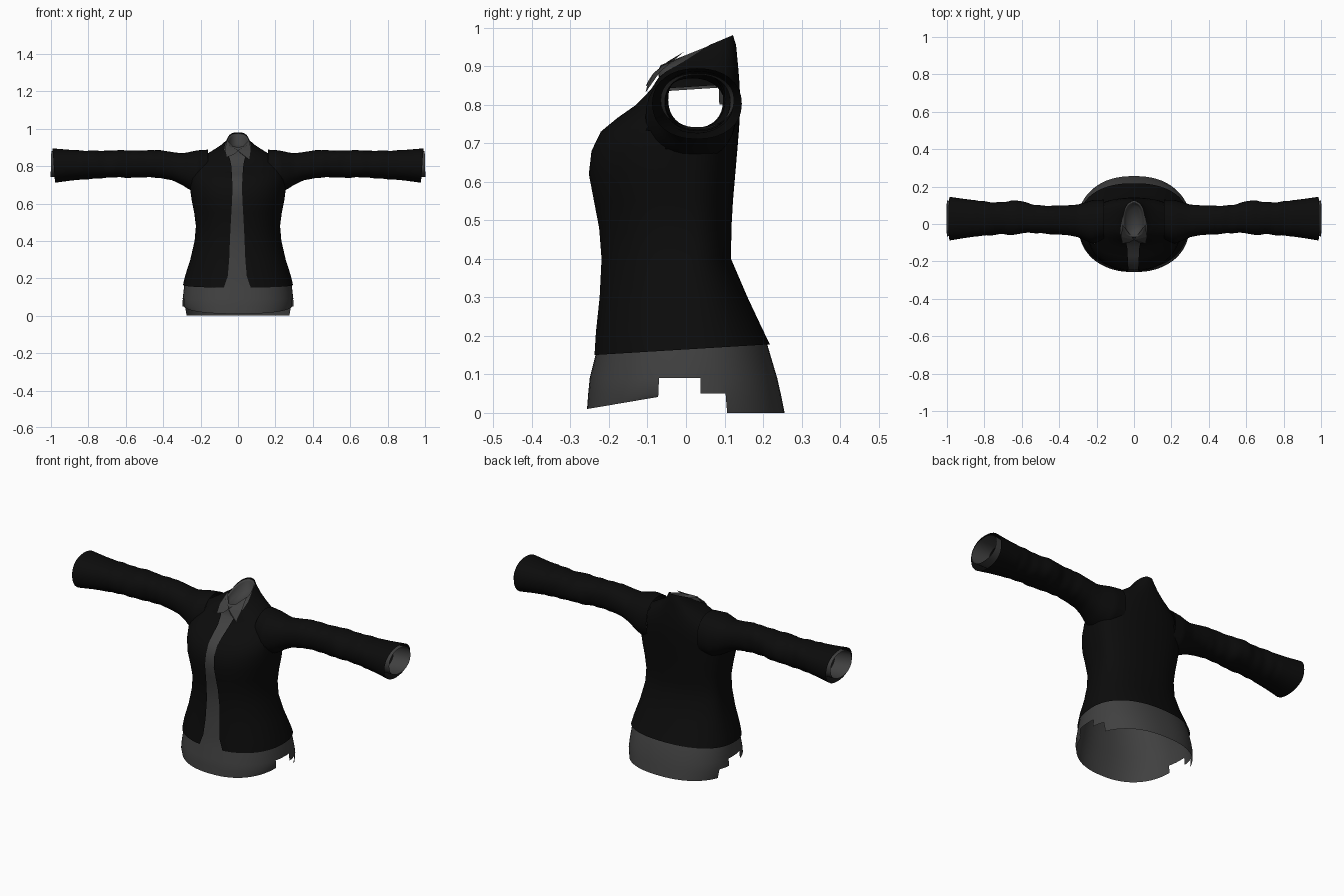
import bpy, bmesh, math

if "Cube" in bpy.data.objects:
    bpy.data.objects.remove(bpy.data.objects["Cube"])

def material(name, v):
    m = bpy.data.materials.new(name)
    m.diffuse_color = (v, v, v, 1)
    m.use_nodes = True
    m.node_tree.nodes["Principled BSDF"].inputs["Base Color"].default_value = m.diffuse_color
    return m

BLACK = material("black_cloth", 0.0035)
GREY = material("dark_grey_cloth", 0.052)

def finish(bm, name, mat, smooth=True):
    bmesh.ops.recalc_face_normals(bm, faces=bm.faces[:])
    for f in bm.faces:
        f.smooth = smooth
    me = bpy.data.meshes.new(name)
    bm.to_mesh(me)
    bm.free()
    ob = bpy.data.objects.new(name, me)
    bpy.context.collection.objects.link(ob)
    me.materials.append(mat)
    return ob

def loft(bm, rings, closed):
    rows = [[bm.verts.new(p) for p in r] for r in rings]
    for a, b in zip(rows, rows[1:]):
        n = len(a)
        for i in range(n if closed else n - 1):
            j = (i + 1) % n
            bm.faces.new((a[i], a[j], b[j], b[i]))
    return rows

# torso cross-section: half width, front y/z, back y/z, half angle of the front opening
def torso_ring(w, yf, zf, yb, zb, t0=0.0, inset=0.0, n=72):
    pts, yc, e = [], 0.01, 2 / 2.3
    for i in range(n):
        t = t0 + (2 * math.pi - 2 * t0) * i / (n - 1 if t0 else n)
        s, c = math.sin(t), math.cos(t)
        x = (w - inset) * math.copysign(abs(s) ** e, s)
        y = yc + abs(c) ** e * ((yf + inset - yc) if c > 0 else (yb - inset - yc))
        z = zf + (zb - zf) * (y - yf) / (yb - yf)
        if t0:
            x -= 0.004 * max(c, 0)
        if zf > 0.75:
            z -= inset
        pts.append((x, y, z))
    return pts

TORSO = [
    (.294, -.242, .15, .218, .178, .20),
    (.283, -.236, .21, .20, .215, .14),
    (.255, -.226, .30, .16, .30, .13),
    (.232, -.221, .40, .117, .40, .13),
    (.225, -.227, .48, .118, .48, .12),
    (.234, -.240, .55, .122, .55, .10),
    (.248, -.253, .62, .128, .62, .08),
    (.257, -.246, .68, .134, .69, .07),
    (.258, -.222, .73, .138, .74, .075),
    (.250, -.180, .765, .140, .775, .085),
    (.235, -.130, .80, .141, .81, .10),
    (.195, -.092, .84, .139, .855, .16),
    (.140, -.076, .870, .136, .893, .35),
    (.100, -.070, .883, .133, .925, .75),
    (.070, -.067, .893, .130, .955, 1.4),
    (.058, -.066, .902, .122, .981, 2.0),
]

# sleeve cross-section: x, low z, high z, front y, back y
SLEEVE = [
    (.16, .66, .888, -.085, .13), (.22, .655, .884, -.105, .128),
    (.27, .68, .873, -.085, .113), (.30, .70, .868, -.070, .104),
    (.35, .724, .875, -.060, .10), (.42, .737, .886, -.055, .10),
    (.48, .741, .885, -.050, .098), (.55, .740, .884, -.048, .105),
    (.60, .737, .884, -.050, .122), (.65, .740, .884, -.062, .125),
    (.70, .736, .880, -.052, .118), (.76, .733, .884, -.058, .117),
    (.83, .729, .884, -.064, .125), (.90, .722, .887, -.074, .133),
    (.985, .711, .895, -.088, .145),
]

def sleeve_at(x):
    for a, b in zip(SLEEVE, SLEEVE[1:]):
        if x <= b[0]:
            break
    k = min(max((x - a[0]) / (b[0] - a[0]), 0), 1)
    return [a[i] + (b[i] - a[i]) * k for i in range(1, 5)]

def tube_ring(x, zl, zh, yf, yb, side, wrinkle=0.0, skew=0.0, n=32):
    pts, e = [], 2 / 2.2
    for i in range(n):
        a = 2 * math.pi * i / n
        c, s = math.cos(a), math.sin(a)
        r = 1 + wrinkle * math.sin(52 * x + 2 * a) * math.sin(31 * x - a)
        pts.append((side * (x + skew * s),
                    (yf + yb) / 2 + (yb - yf) / 2 * r * math.copysign(abs(c) ** e, c),
                    (zl + zh) / 2 + (zh - zl) / 2 * r * math.copysign(abs(s) ** e, s)))
    return pts

def cut_armholes(bm, margin):
    dead = []
    for f in bm.faces:
        p = f.calc_center_median()
        if abs(p.x) > .17:
            zl, zh, yf, yb = sleeve_at(abs(p.x))
            u = (p.y - (yf + yb) / 2) / ((yb - yf) / 2)
            v = (p.z - (zl + zh) / 2) / ((zh - zl) / 2)
            if u * u + v * v < margin:
                dead.append(f)
    bmesh.ops.delete(bm, geom=dead, context='FACES')

# jacket body, open down the front and rising to a back collar
bm = bmesh.new()
loft(bm, [torso_ring(*r) for r in TORSO], False)
cut_armholes(bm, 0.8)
finish(bm, "jacket_body", BLACK)

# shirt under the jacket with a stepped hem and a closed neck
bm = bmesh.new()
HEM = [(.290, -.257, .0, .256, .0), (.299, -.254, .05, .246, .05),
       (.296, -.250, .09, .237, .09)]
rings = [torso_ring(*r) for r in HEM]
rings[0] = [(x, y, .01 + .17 * (y + .257) if y < -.06 else 0) for x, y, z in rings[0]]
rings += [torso_ring(*r[:5], inset=.007) for r in TORSO[:13]]
rings += [torso_ring(.074, -.073, .887, .126, .925),
          torso_ring(.056, -.066, .903, .117, .976),
          torso_ring(.050, -.058, .895, .110, .965),
          torso_ring(.040, -.050, .882, .100, .915)]
rows = loft(bm, rings, True)
bm.faces.new(rows[-1])
dead = []
for f in bm.faces:
    p = f.calc_center_median()
    if (-.08 < p.y < .04 and p.z < .088) or (.04 <= p.y < .1 and p.z < .048):
        dead.append(f)
bmesh.ops.delete(bm, geom=dead, context='FACES')
cut_armholes(bm, 1.1)
finish(bm, "shirt_body", GREY)

for side, label in ((1, "right"), (-1, "left")):
    # wrinkled sleeve with an open, slightly slanted end
    bm = bmesh.new()
    rings = []
    for i in range(56):
        x = .16 + .825 * i / 55
        rings.append(tube_ring(x, *sleeve_at(x), side,
                               wrinkle=.035 if .42 < x < .85 else 0,
                               skew=.007 * max(0, (x - .9) / .085)))
    loft(bm, rings, True)
    finish(bm, label + "_sleeve", BLACK)

    # shirt cuff inside the sleeve end
    bm = bmesh.new()
    loft(bm, [tube_ring(.90, .735, .878, -.055, .115, side),
              tube_ring(1.0, .742, .882, -.066, .125, side, skew=-.002)], True)
    finish(bm, label + "_cuff", GREY)

    # pointed collar flap lying on the chest
    bm = bmesh.new()
    drop = 0 if side > 0 else .015
    pts = [(.0, -.085, .882), (.022, -.098, .862), (.062, -.105, .832 + drop),
           (.070, -.068, .885), (.060, -.005, .938), (.045, -.048, .912)]
    vs = [bm.verts.new((side * x, y, z)) for x, y, z in pts]
    for i in range(1, 5):
        bm.faces.new((vs[0], vs[i], vs[i + 1]))
    finish(bm, label + "_collar_flap", GREY, False)
